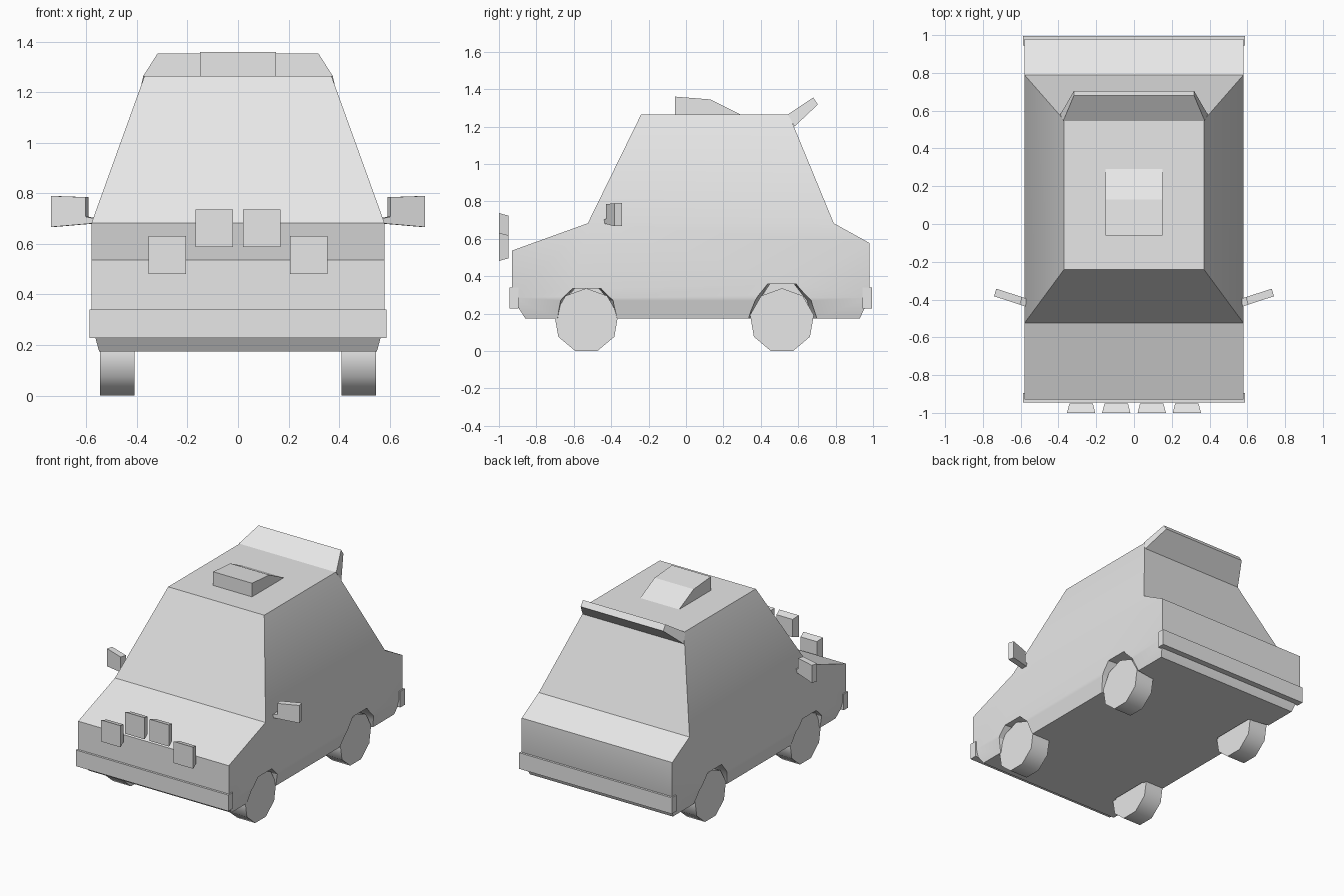
import bpy, bmesh, math
from mathutils import Vector

if "Cube" in bpy.data.objects:
    bpy.data.objects.remove(bpy.data.objects["Cube"], do_unlink=True)

grey = bpy.data.materials.new("light_grey")
grey.use_nodes = True
GREY = (0.8, 0.8, 0.8, 1)
grey.diffuse_color = GREY
grey.node_tree.nodes["Principled BSDF"].inputs["Base Color"].default_value = GREY


def finish(name, bm):
    bmesh.ops.recalc_face_normals(bm, faces=bm.faces)
    mesh = bpy.data.meshes.new(name)
    bm.to_mesh(mesh)
    bm.free()
    mesh.materials.append(grey)
    ob = bpy.data.objects.new(name, mesh)
    bpy.context.collection.objects.link(ob)
    return ob


def activate(ob):
    bpy.ops.object.select_all(action="DESELECT")
    ob.select_set(True)
    bpy.context.view_layer.objects.active = ob


def smooth(ob, degrees):
    activate(ob)
    bpy.ops.object.shade_smooth_by_angle(angle=math.radians(degrees))


def loft(name, ring_a, ring_b):
    """Closed solid between two matching rings of points."""
    bm = bmesh.new()
    a = [bm.verts.new(p) for p in ring_a]
    b = [bm.verts.new(p) for p in ring_b]
    bm.faces.new(a)
    bm.faces.new(b)
    for i in range(len(a)):
        j = (i + 1) % len(a)
        bm.faces.new((a[i], a[j], b[j], b[i]))
    return finish(name, bm)


def box(name, x, y, z):
    ring = lambda h: [(x[0], y[0], h), (x[1], y[0], h), (x[1], y[1], h), (x[0], y[1], h)]
    return loft(name, ring(z[0]), ring(z[1]))


def rect(half_x, y, z, x=0, half_z=0):
    """Upright rectangle facing the front."""
    return [(x + sx * half_x, y, z + sz * half_z)
            for sx, sz in ((-1, -1), (1, -1), (1, 1), (-1, 1))]


# Body: sill, side and cabin tiers share their edge loops
FLOOR, BELT, SHOULDER, ROOF = 0.175, 0.285, 0.683, 1.265
WIDTHS = {FLOOR: 0.55, BELT: 0.58, SHOULDER: 0.58, ROOF: 0.37}
TIERS = [
    [(-0.86, FLOOR), (0.93, FLOOR), (0.98, BELT), (-0.93, BELT)],
    [(-0.93, BELT), (0.98, BELT), (0.98, 0.578), (0.79, SHOULDER),
     (-0.525, SHOULDER), (-0.93, 0.537)],
    [(-0.525, SHOULDER), (0.79, SHOULDER), (0.55, ROOF), (-0.24, ROOF)],
]
OUTLINE = TIERS[0][:3] + TIERS[1][2:4] + TIERS[2][2:] + [TIERS[1][4], TIERS[1][5], TIERS[0][3]]
bm = bmesh.new()
points = {(s, p): bm.verts.new((s * WIDTHS.get(p[1], 0.58), *p))
          for s in (-1, 1) for p in OUTLINE}
for side in (-1, 1):
    for tier in TIERS:
        bm.faces.new([points[side, p] for p in tier])
for p, q in zip(OUTLINE, OUTLINE[1:] + OUTLINE[:1]):
    bm.faces.new((points[-1, p], points[-1, q], points[1, q], points[1, p]))
body = finish("body", bm)

# Wheel arches, narrowing inward
FRONT_ARCH = [(-0.70, 0.10), (-0.70, 0.18), (-0.68, 0.27), (-0.61, 0.335),
              (-0.45, 0.335), (-0.38, 0.27), (-0.355, 0.18), (-0.355, 0.10)]
REAR_ARCH = [(0.32, 0.10), (0.32, 0.18), (0.36, 0.27), (0.43, 0.357),
             (0.595, 0.357), (0.68, 0.27), (0.715, 0.18), (0.715, 0.10)]
for side in (-1, 1):
    for arch, mid in ((FRONT_ARCH, -0.53), (REAR_ARCH, 0.515)):
        cutter = loft("arch_cutter",
                      [(side * 0.66, y, z) for y, z in arch],
                      [(side * 0.40, mid + (y - mid) * 0.8, z) for y, z in arch])
        cutter.hide_render = True
        activate(body)
        mod = body.modifiers.new("arch", "BOOLEAN")
        mod.operation, mod.solver, mod.object = "DIFFERENCE", "EXACT", cutter
        bpy.ops.object.modifier_apply(modifier=mod.name)
        bpy.data.objects.remove(cutter, do_unlink=True)
smooth(body, 25)

# Wheels: nine sides, standing on a flat
R, SIDES = 0.173, 9
for side, s in (("right", -1), ("left", 1)):
    for end, y in (("front", -0.533), ("rear", 0.513)):
        ring = []
        for i in range(SIDES):
            a = 2 * math.pi * i / SIDES
            ring.append((y + R * math.sin(a), R * math.cos(math.pi / SIDES) + R * math.cos(a)))
        wheel = loft(f"{end}_{side}_wheel",
                     [(s * 0.41, *p) for p in ring], [(s * 0.547, *p) for p in ring])
        smooth(wheel, 45)

# Bumpers
box("front_bumper", (-0.588, 0.588), (-0.945, -0.895), (0.228, 0.34))
box("rear_bumper", (-0.588, 0.588), (0.945, 0.995), (0.228, 0.34))

# Front lamps, flaring forward
for side, s in (("right", -1), ("left", 1)):
    for place, x, z in (("inner", 0.094, 0.662), ("outer", 0.28, 0.557)):
        loft(f"{place}_{side}_lamp",
             rect(0.075, -1.0, z, s * x, 0.075), rect(0.062, -0.95, z, s * x, 0.062))

# Door mirrors: head and arm in one swept-back profile
MIRROR = [(0.56, 0.682), (0.735, 0.667), (0.735, 0.79), (0.598, 0.785),
          (0.598, 0.708), (0.56, 0.70)]
for side, s in (("right", -1), ("left", 1)):
    sweep = lambda off: [(s * (x + off * -0.3), -0.42 + (x - 0.56) * 0.33 + off, z)
                         for x, z in MIRROR]
    loft(f"{side}_mirror", sweep(-0.02), sweep(0.02))

# Roof scoop
SCOOP = [(-0.06, 1.25), (-0.06, 1.36), (0.13, 1.345), (0.29, 1.265), (0.29, 1.25)]
loft("roof_scoop", [(-0.15, *p) for p in SCOOP], [(0.15, *p) for p in SCOOP])

# Rear spoiler, narrowing toward its raised edge
SPOILER = [(0.375, 0.545, 1.265), (0.318, 0.68, 1.355), (0.318, 0.705, 1.318), (0.39, 0.58, 1.2)]
loft("rear_spoiler", [(-x, y, z) for x, y, z in SPOILER], SPOILER)
